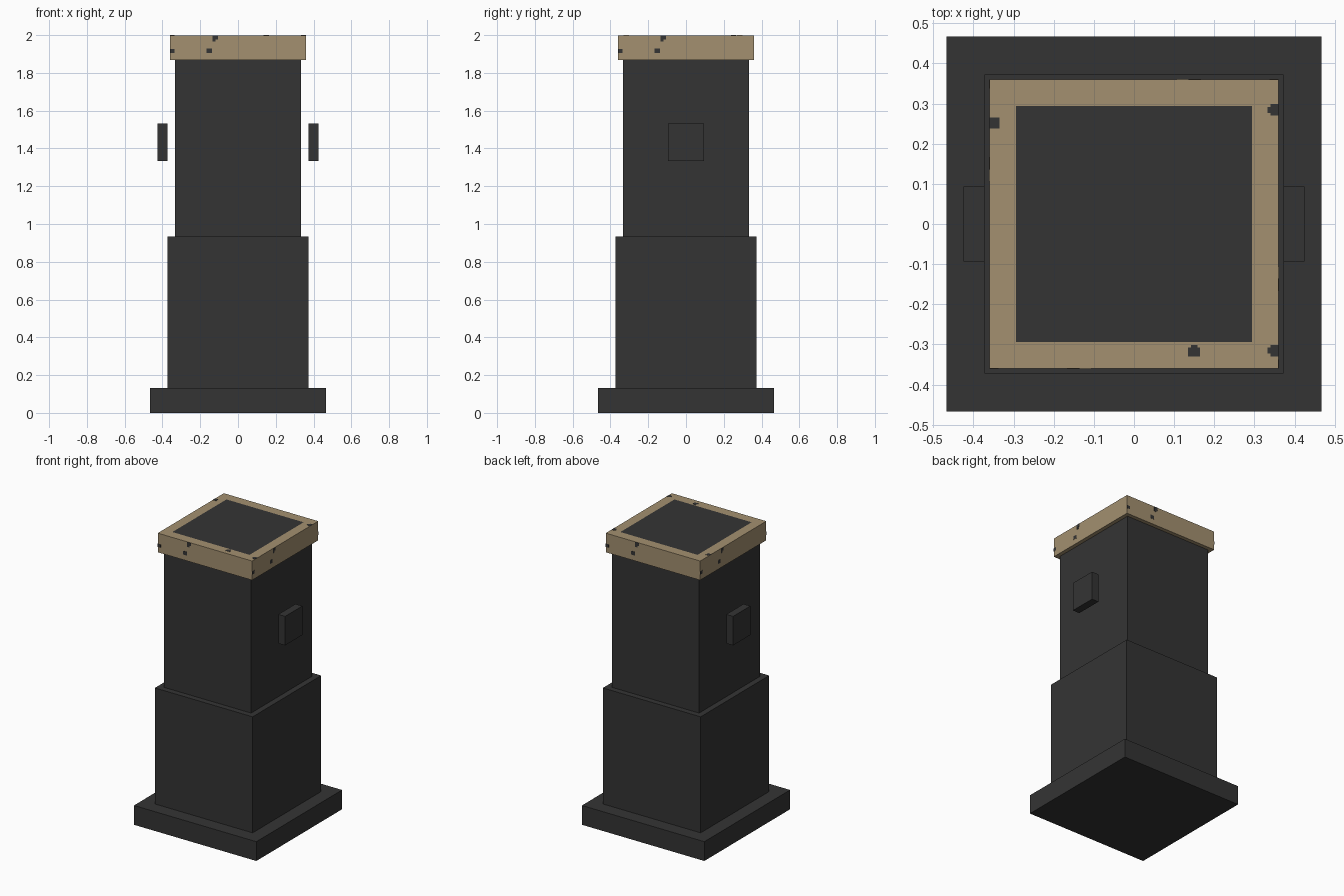
import bpy, bmesh
from mathutils import Matrix, Vector
from math import pi

cube = bpy.data.objects.get("Cube")
if cube:
    bpy.data.objects.remove(cube, do_unlink=True)


def make_material(name, color):
    mat = bpy.data.materials.new(name)
    mat.use_nodes = True
    mat.diffuse_color = color
    mat.node_tree.nodes["Principled BSDF"].inputs["Base Color"].default_value = color
    return mat


charcoal = make_material("charcoal", (0.034, 0.034, 0.034, 1))
tan = make_material("tan", (0.366, 0.279, 0.162, 1))


def add_box(bm, low, high, turn=0):
    low, high = Vector(low), Vector(high)
    matrix = (Matrix.Rotation(turn, 4, "Z") @ Matrix.Translation((low + high) / 2)
              @ Matrix.Diagonal((*(high - low), 1)))
    bmesh.ops.create_cube(bm, size=1, matrix=matrix)


def finish(bm, name, *mats):
    mesh = bpy.data.meshes.new(name)
    bm.to_mesh(mesh)
    bm.free()
    for mat in mats:
        mesh.materials.append(mat)
    obj = bpy.data.objects.new(name, mesh)
    bpy.context.collection.objects.link(obj)
    return obj


def block(name, half, bottom, top, mat):
    bm = bmesh.new()
    add_box(bm, (-half, -half, bottom), (half, half, top))
    return finish(bm, name, mat)


# Stepped pillar
block("base", 0.467, 0, 0.133, charcoal)
block("lower_body", 0.373, 0.133, 0.933, charcoal)
block("upper_body", 0.333, 0.933, 1.867, charcoal)

# Cap with a dark square inset in its top face
CAP, TOP, SKIN = 0.36, 1.999, 0.001
bm = bmesh.new()
add_box(bm, (-CAP, -CAP, 1.867), (CAP, CAP, TOP))
lid = max(bm.faces, key=lambda f: f.calc_center_median().z)
bmesh.ops.inset_region(bm, faces=[lid], thickness=CAP - 0.267)
lid.material_index = 1
finish(bm, "cap", tan, charcoal)

# Floating plates on the left and right
for side, x in (("left", 0.399), ("right", -0.399)):
    bm = bmesh.new()
    add_box(bm, (x - 0.026, -0.094, 1.333), (x + 0.026, 0.094, 1.533))
    finish(bm, side + "_side_plate", charcoal)

# Dark chips repeated around the four cap sides: x start, x end, z start, z end
chips = [(-0.36, -0.337, 1.905, 1.927), (-0.167, -0.137, 1.904, 1.929),
         (-0.135, -0.107, 1.977, TOP), (-0.135, -0.119, 1.965, 1.977)]
bm = bmesh.new()
for quarter in range(4):
    for x0, x1, z0, z1 in chips:
        add_box(bm, (x0, -CAP - SKIN, z0), (x1, -CAP, z1), quarter * pi / 2)
finish(bm, "cap_side_chips", charcoal)

# Dark chips on the cap top: x start, x end, y start, y end
chips = [(-0.36, -0.335, 0.238, 0.265), (0.34, 0.36, 0.27, 0.299),
         (0.333, 0.34, 0.277, 0.291), (0.135, 0.165, -0.33, -0.308),
         (0.142, 0.158, -0.308, -0.301), (0.34, 0.36, -0.33, -0.301),
         (0.333, 0.34, -0.323, -0.308)]
bm = bmesh.new()
for x0, x1, y0, y1 in chips:
    add_box(bm, (x0, y0, TOP), (x1, y1, TOP + SKIN))
finish(bm, "cap_top_chips", charcoal)
